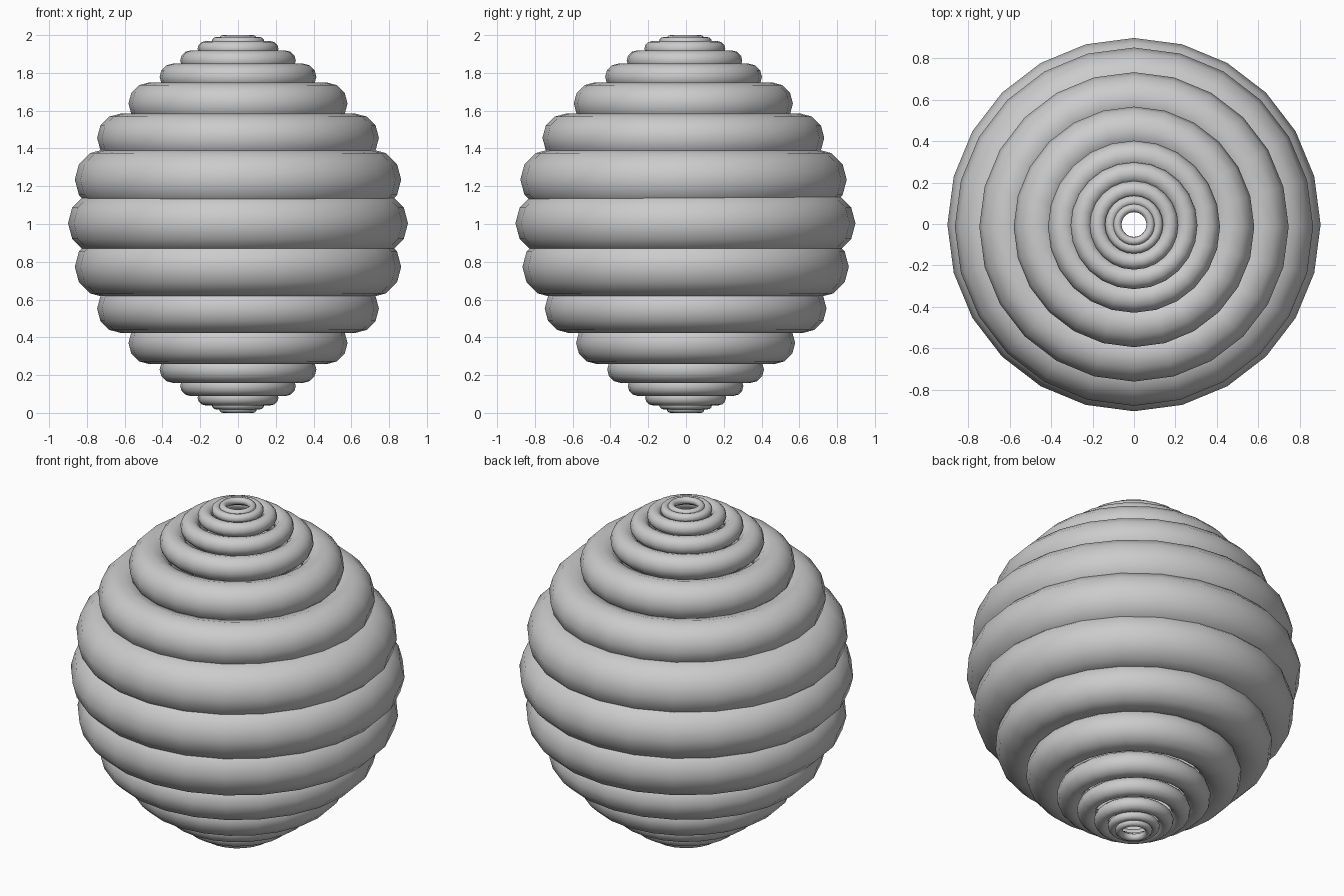
import bpy

if "Cube" in bpy.data.objects:
    bpy.data.objects.remove(bpy.data.objects["Cube"])

# Half stack from the pole towards the waist: (outer radius, tube radius, top height, y shift of upper ring)
RINGS = [
    (0.100, 0.020, 2.000, -0.003),
    (0.140, 0.025, 1.990, -0.003),
    (0.214, 0.040, 1.968, -0.006),
    (0.306, 0.052, 1.918, -0.008),
    (0.415, 0.070, 1.849, -0.013),
    (0.580, 0.112, 1.750, -0.014),
    (0.746, 0.130, 1.586, -0.014),
    (0.864, 0.162, 1.397, -0.013),
]
MID = 1.004


def ring(name, outer, tube, z, y):
    bpy.ops.mesh.primitive_torus_add(
        major_segments=24, minor_segments=12,
        major_radius=outer - tube, minor_radius=tube, location=(0, y, z))
    ob = bpy.context.object
    ob.name = name
    bpy.ops.object.shade_smooth()
    return ob


# Upper rings and their mirrored lower partners
for i, (outer, tube, top, y) in enumerate(RINGS):
    z = top - tube
    ring(f"upper_ring_{i + 1}", outer, tube, z, y)
    ring(f"lower_ring_{i + 1}", outer, tube, tube if i == 0 else 2 * MID - z, -0.002)

# Widest ring around the waist
ring("waist_ring", 0.900, 0.165, MID, -0.003)
